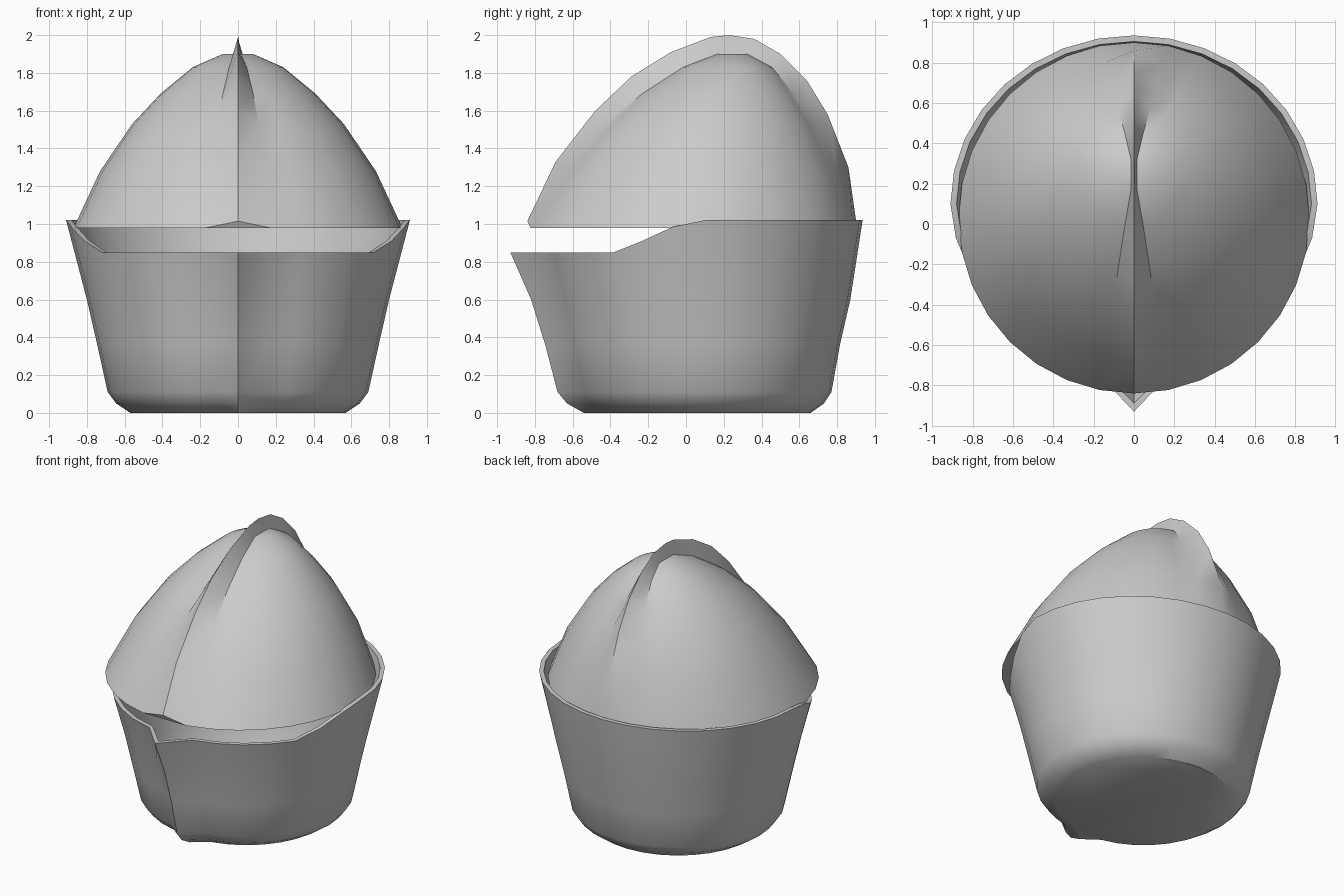
import bpy, bmesh, math

if "Cube" in bpy.data.objects:
    bpy.data.objects.remove(bpy.data.objects["Cube"])

N = 32  # sides around; column 0 is the front, N/2 the back


def finish(bm, name, angle):
    bmesh.ops.recalc_face_normals(bm, faces=bm.faces[:])
    me = bpy.data.meshes.new(name)
    bm.to_mesh(me)
    bm.free()
    ob = bpy.data.objects.new(name, me)
    bpy.context.collection.objects.link(ob)
    bpy.ops.object.select_all(action='DESELECT')
    ob.select_set(True)
    bpy.context.view_layer.objects.active = ob
    bpy.ops.object.shade_smooth_by_angle(angle=math.radians(angle))
    return ob


def bridge(bm, rings):
    for a, b in zip(rings, rings[1:]):
        for i in range(N):
            j = (i + 1) % N
            bm.faces.new((a[i], a[j], b[j], b[i]))


# Cup: z, side radius, back radius, front radius, spout tip y
CUP = [(0, .57, .56, .57, -.54), (.05, .645, .63, .645, -.63),
       (.11, .69, .67, .69, -.68), (.36, .745, .715, .745, -.745),
       (.60, .80, .77, .80, -.82), (1.02, .91, .835, .87, -.93)]
CY = .10


def cup_ring(bm, row, inset):
    z0, side, back, front, tip = row
    ring = []
    for i in range(N):
        t = 2 * math.pi * i / N
        k = min(i, N - i)                    # columns away from the front
        z, sx = max(z0, inset), side
        if z0 > 1:                           # rim steps down towards the spout
            z = {8: 1.02, 7: .985, 6: .91}.get(k, .85 if k < 6 else 1.02)
            sx = side - (1.02 - z) * .27
        ry = front if math.cos(t) > 0 else back
        y = CY - (ry - inset) * math.cos(t)
        if k == 0:
            y = tip + inset * 1.4
        ring.append(bm.verts.new(((sx - inset) * math.sin(t), y, z)))
    return ring


bm = bmesh.new()
outer = [cup_ring(bm, r, 0) for r in CUP]
inner = [cup_ring(bm, r, .03) for r in reversed(CUP)]
bridge(bm, outer + inner)
bm.faces.new(outer[0])
bm.faces.new(inner[-1])
finish(bm, "cup", 35)

# Dome: z, radius, centre y, then the fin's front and back points (y, z)
DOME = [(.98, .87, .03, (-.84, 1.015), (.90, 1.02)),
        (1.28, .73, .085, (-.69, 1.33), (.86, 1.30)),
        (1.53, .56, .13, (-.48, 1.60), (.75, 1.58)),
        (1.69, .41, .17, (-.29, 1.78), (.64, 1.76)),
        (1.83, .24, .22, (-.08, 1.91), (.50, 1.90)),
        (1.90, .08, .245, (.13, 1.99), (.36, 1.98))]
bm = bmesh.new()
H = N // 2
rings = []
for z, r, cy, ff, fb in DOME:
    ring = []
    for i in range(N):
        t = 2 * math.pi * i / N
        co = (r * math.sin(t), cy - r * math.cos(t), z)
        if i == 0:
            co = (0, *ff)
        elif i == H:
            co = (0, *fb)
        ring.append(bm.verts.new(co))
    rings.append(ring)
bridge(bm, rings)

# Flat top on each side with the fin crossing between them
top, base = rings[-1], rings[0]
peak = bm.verts.new((0, .23, 2.0))
for side in (top[1:H], top[:H:-1]):
    bm.faces.new(side)
    bm.faces.new((side[0], top[0], peak, top[H], side[-1]))

# Underside
bm.faces.new(base[1:H] + base[H + 1:])
bm.faces.new((base[-1], base[0], base[1]))
bm.faces.new((base[H - 1], base[H], base[H + 1]))
finish(bm, "reamer_dome", 35)
